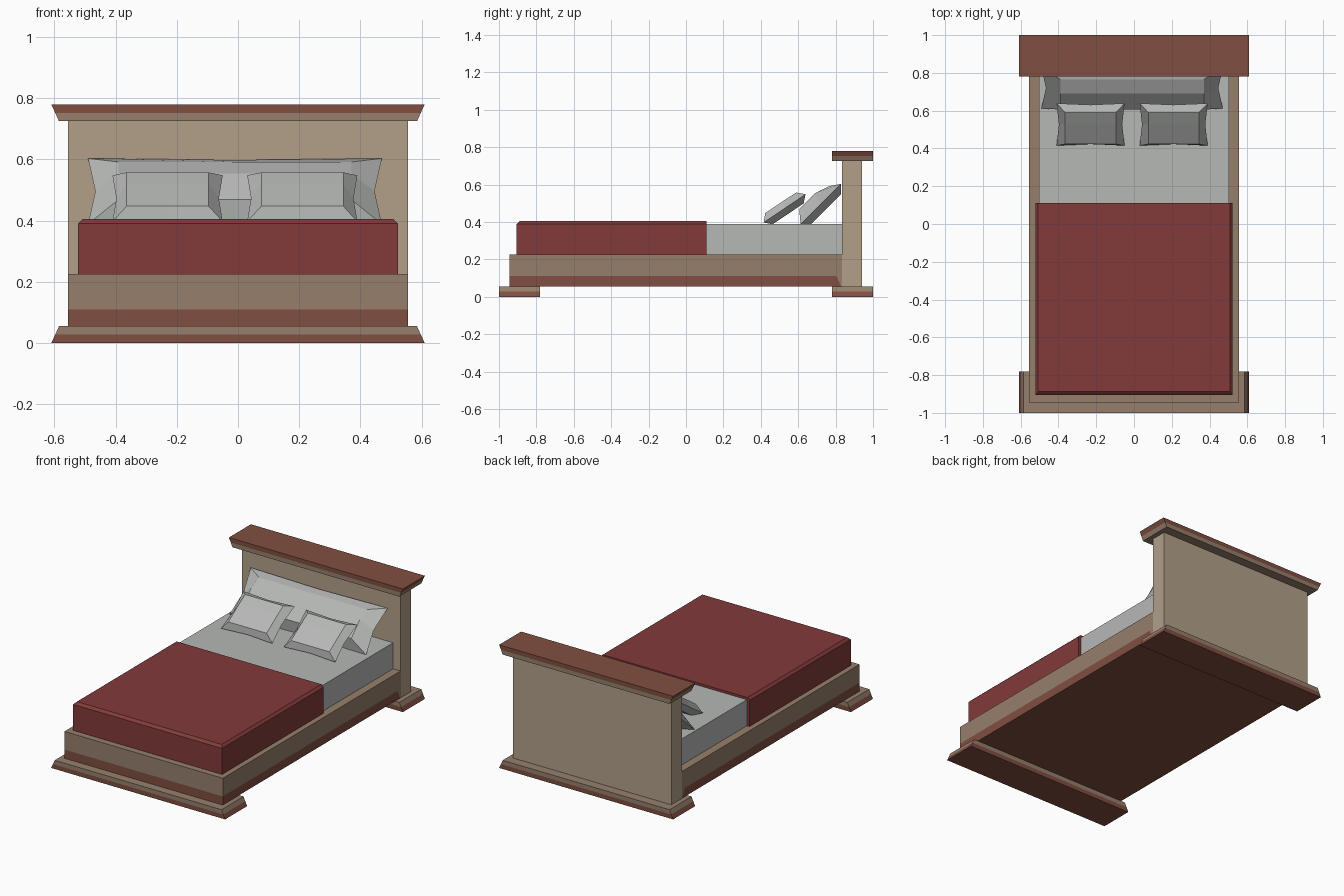
import bpy, bmesh, math
from mathutils import Matrix

old = bpy.data.objects.get("Cube")
if old:
    bpy.data.objects.remove(old)


def material(name, rgb):
    """Flat material from 0-255 display values."""
    lin = [((c / 255 + 0.055) / 1.055) ** 2.4 for c in rgb] + [1]
    m = bpy.data.materials.new(name)
    m.use_nodes = True
    m.diffuse_color = lin
    bsdf = m.node_tree.nodes["Principled BSDF"]
    bsdf.inputs["Base Color"].default_value = lin
    bsdf.inputs["Roughness"].default_value = 0.9
    return m


RED_WOOD = material("red brown wood", (128, 78, 65))
BROWN_WOOD = material("brown wood", (150, 127, 108))
TAN_WOOD = material("tan wood", (178, 160, 138))
LINEN = material("grey linen", (182, 184, 182))
BLANKET = material("dark red blanket", (130, 58, 58))


def finish(name, bm, mats):
    bmesh.ops.recalc_face_normals(bm, faces=bm.faces)
    mesh = bpy.data.meshes.new(name)
    bm.to_mesh(mesh)
    bm.free()
    for m in mats:
        mesh.materials.append(m)
    obj = bpy.data.objects.new(name, mesh)
    bpy.context.collection.objects.link(obj)
    return obj


def stack(name, levels, mats):
    """Block of stacked sections; each level is (z, half width, y front, y back)."""
    bm = bmesh.new()
    rings = []
    for z, w, y0, y1 in levels:
        corners = ((-w, y0), (w, y0), (w, y1), (-w, y1))
        rings.append([bm.verts.new((x, y, z)) for x, y in corners])
    bm.faces.new(rings[0])
    bm.faces.new(rings[-1]).material_index = len(mats) - 1
    for i, (a, b) in enumerate(zip(rings, rings[1:])):
        for k in range(4):
            n = (k + 1) % 4
            face = bm.faces.new((a[k], a[n], b[n], b[k]))
            face.material_index = min(i, len(mats) - 1)
    return finish(name, bm, mats)


def pillow(name, centre, tilt, rim, front, back, front_h, top_h, back_h, crease, pinch):
    """Faceted cushion: pinched rim between a creased front panel and a back panel."""
    signs = ((-1, -1), (0, -1), (1, -1), (1, 0), (1, 1), (0, 1), (-1, 1), (-1, 0))
    bm = bmesh.new()

    def loop(size, height):
        return [bm.verts.new((u * size[0], v * size[1], height)) for u, v in signs]

    f, r, b = loop(front, front_h), loop(rim, 0), loop(back, -back_h)
    for (u, v), fv, rv in zip(signs, f, r):
        if v == 0:
            fv.co.y = crease
        if v == 1:
            fv.co.z = top_h
        if u == 0 or v == 0:
            rv.co *= pinch
    for p, q in ((f, r), (r, b)):
        for k in range(8):
            n = (k + 1) % 8
            bm.faces.new((p[k], p[n], q[n], q[k]))
    for ring in (f, b):
        bm.faces.new((ring[7], ring[0], ring[1], ring[2], ring[3]))
        bm.faces.new((ring[3], ring[4], ring[5], ring[6], ring[7]))
    bm.transform(Matrix.Translation(centre) @ Matrix.Rotation(math.radians(tilt), 4, "X"))
    return finish(name, bm, [LINEN])


# Flared feet and the matching headboard cap
for name, y0, y1 in (("front_foot", -1, -0.78), ("back_foot", 0.78, 1)):
    stack(name, [(0, 0.61, y0, y1), (0.028, 0.597, y0, y1), (0.055, 0.585, y0, y1)],
          [RED_WOOD, BROWN_WOOD])
stack("headboard_cap", [(0.725, 0.585, 0.78, 1), (0.752, 0.597, 0.78, 1),
                        (0.78, 0.61, 0.78, 1)], [BROWN_WOOD, RED_WOOD])

# Headboard panel
stack("headboard", [(0.055, 0.555, 0.835, 0.94), (0.725, 0.555, 0.835, 0.94)], [TAN_WOOD])

# Bed frame with a red lower band, and the angled join to the headboard
stack("bed_frame", [(0.055, 0.555, -0.945, 0.83), (0.11, 0.555, -0.945, 0.805),
                    (0.225, 0.555, -0.945, 0.835)], [RED_WOOD, BROWN_WOOD])
stack("frame_join", [(0.055, 0.555, 0.83, 0.84), (0.11, 0.555, 0.805, 0.84),
                     (0.225, 0.555, 0.835, 0.84)], [BROWN_WOOD])

# Mattress and the blanket over its lower half
stack("mattress", [(0.22, 0.503, -0.88, 0.836), (0.39, 0.503, -0.88, 0.836)], [LINEN])
stack("blanket", [(0.225, 0.522, -0.905, 0.11), (0.39, 0.522, -0.905, 0.11),
                  (0.405, 0.507, -0.888, 0.11)], [BLANKET])

# Pillows
pillow("long_pillow", (-0.01, 0.72, 0.496), 45, (0.48, 0.152), (0.38, 0.1), (0.38, 0.115),
       0.062, 0.035, 0.04, 0.02, 0.95)
for name, x in (("right_pillow", -0.23), ("left_pillow", 0.21)):
    pillow(name, (x, 0.527, 0.4725), 34, (0.18, 0.135), (0.134, 0.1), (0.134, 0.1),
           0.037, 0.035, 0.035, 0.03, 0.93)
